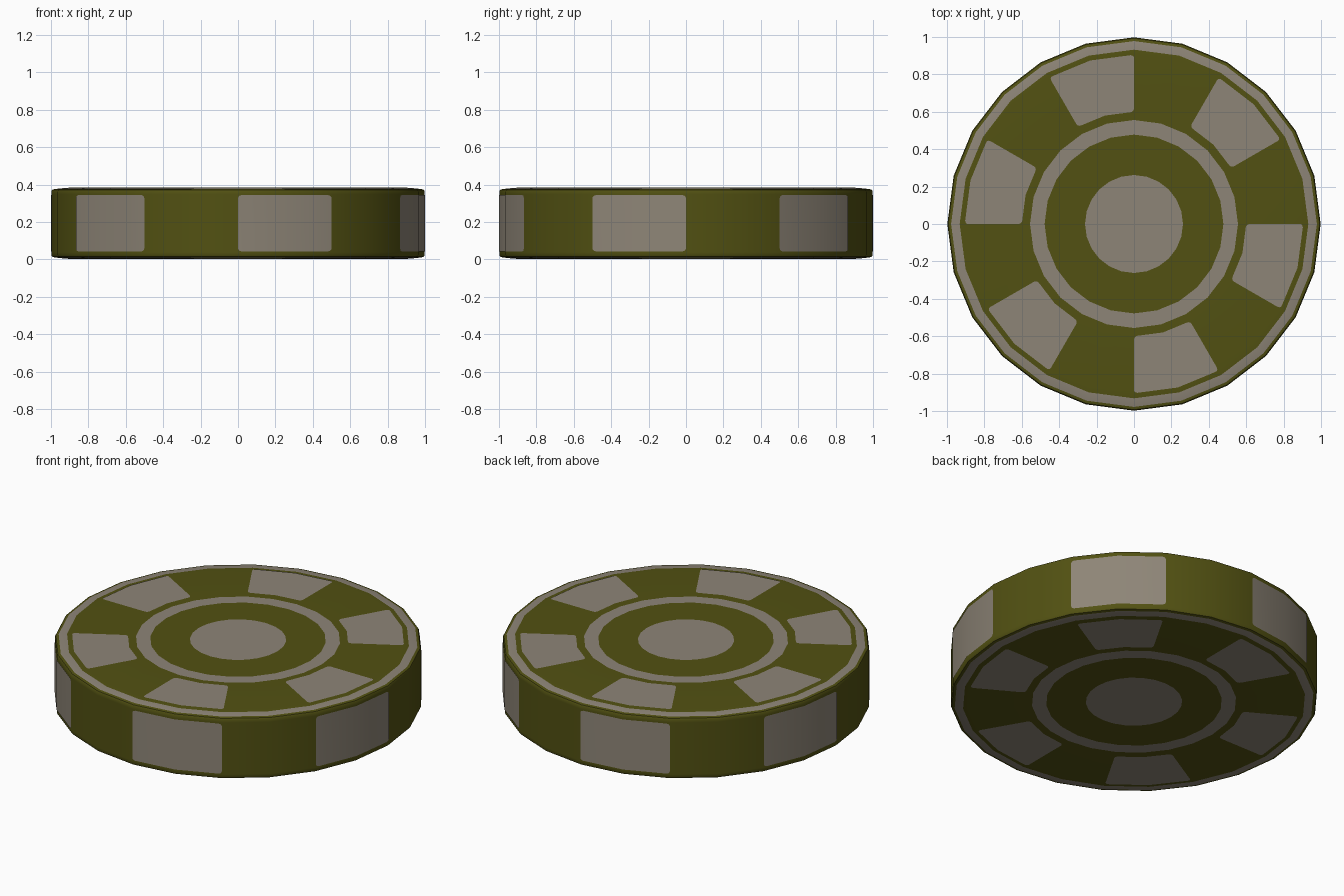
import bpy, bmesh
from math import sin, cos, radians

if "Cube" in bpy.data.objects:
    bpy.data.objects.remove(bpy.data.objects["Cube"])

N = 24      # sides of the chip
H = 0.38    # thickness
T = 0.003   # inlay thickness


def material(name, rgb):
    m = bpy.data.materials.new(name)
    m.diffuse_color = (*rgb, 1)
    m.use_nodes = True
    m.node_tree.nodes["Principled BSDF"].inputs["Base Color"].default_value = m.diffuse_color
    return m


OLIVE = material("dark olive", (0.084, 0.082, 0.006))
GREY = material("warm grey", (0.27, 0.235, 0.185))


def polar(r, deg, z):
    return (r * cos(radians(deg)), r * sin(radians(deg)), z)


def finish(name, bm, mats):
    bm.normal_update()
    me = bpy.data.meshes.new(name)
    bm.to_mesh(me)
    bm.free()
    for m in mats:
        me.materials.append(m)
    ob = bpy.data.objects.new(name, me)
    bpy.context.collection.objects.link(ob)
    bpy.ops.object.select_all(action='DESELECT')
    ob.select_set(True)
    bpy.context.view_layer.objects.active = ob
    bpy.ops.object.shade_smooth_by_angle(angle=radians(40))
    return ob


# Chip body: half profile (radius, z, colour of the band outside it), mirrored to the underside
half = [(0.262, H, 0), (0.478, H, 1), (0.556, H, 0), (0.905, H, 0), (0.932, 0.378, 1),
        (0.978, 0.373, 0), (0.993, 0.369, 0), (0.998, 0.36, 0), (0.998, 0.345, 0)]
profile = half + [(r, H - z, 0) for r, z, c in reversed(half)]
colours = [c for r, z, c in half] + [c for r, z, c in reversed(half[:-1])]

bm = bmesh.new()
rings = [[bm.verts.new(polar(r, 360 * i / N, z)) for i in range(N)] for r, z, c in profile]
for a, b, c in zip(rings, rings[1:], colours):
    for i in range(N):
        j = (i + 1) % N
        bm.faces.new((a[i], b[i], b[j], a[j])).material_index = c
# Grey centre discs
bm.faces.new(rings[0]).material_index = 1
bm.faces.new(rings[-1][::-1]).material_index = 1
finish("chip_body", bm, [OLIVE, GREY])


def inlays(name, inner, outer):
    """Six rounded 30 degree patches between two (radius, z) edges."""
    bm = bmesh.new()
    corners = []
    for k in range(6):
        rows = [[bm.verts.new(polar(r, 30 + 60 * k + 15 * s, z)) for s in range(3)]
                for r, z in (inner, outer)]
        (a, b, c), (d, e, f) = rows
        bm.faces.new((a, d, e, b))
        bm.faces.new((b, e, f, c))
        corners += [a, c, d, f]
    bmesh.ops.bevel(bm, geom=corners, offset=0.018, segments=3, profile=0.5,
                    affect='VERTICES')
    finish(name, bm, [GREY])


# Edge spots on top, underside and rim
inlays("top_spots", (0.6, H + T), (0.905, H + T))
inlays("bottom_spots", (0.905, -T), (0.6, -T))
inlays("rim_spots", (0.998 + T, 0.34), (0.998 + T, 0.04))

# Lift so the underside spots rest on z = 0
for ob in bpy.context.scene.objects:
    ob.location.z = T
